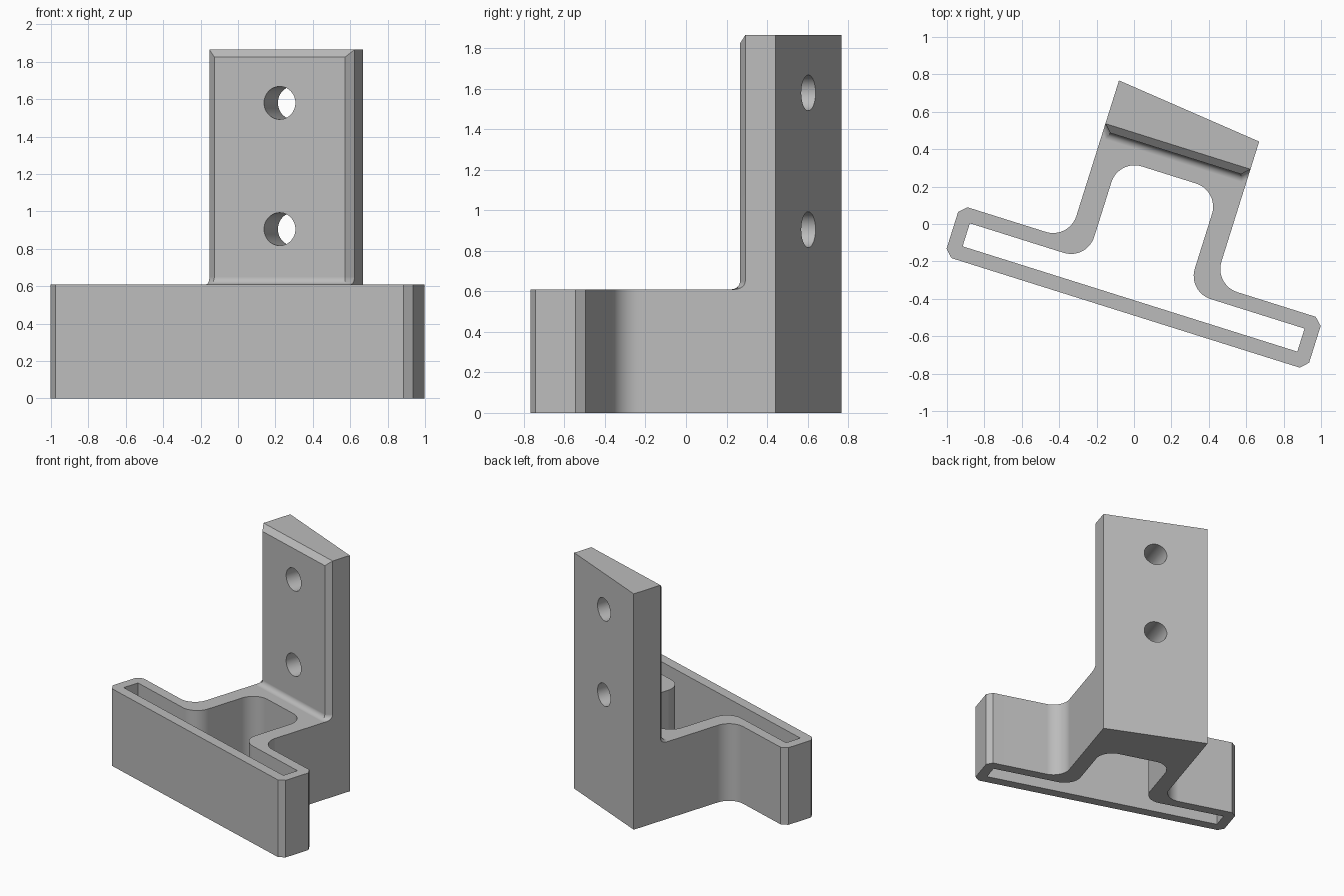
import bpy, bmesh, math
from mathutils import Vector, Matrix

cube = bpy.data.objects.get("Cube")
if cube:
    bpy.data.objects.remove(cube, do_unlink=True)

BASE_H, TOP = 0.61, 1.865          # base height, overall height
R, EDGE = 0.13, 0.04               # wall fillet, small chamfer
HALF = 0.4065                      # half width of the plate
FRONT = 0.43                       # front of the plate
BACK_R, BACK_L = 0.625, 0.712      # slanted back
TURN = math.radians(-17.46)

grey = bpy.data.materials.new("plain_grey")
grey.use_nodes = True
grey.diffuse_color = (0.5, 0.5, 0.5, 1)
grey.node_tree.nodes["Principled BSDF"].inputs["Base Color"].default_value = (0.5, 0.5, 0.5, 1)


def loft(name, rings):
    """Solid through a stack of (height, outline) rings."""
    bm = bmesh.new()
    rows = [[bm.verts.new((x, y, z)) for x, y in pts] for z, pts in rings]
    n = len(rows[0])
    for low, high in zip(rows, rows[1:]):
        for i in range(n):
            j = (i + 1) % n
            bm.faces.new((low[i], low[j], high[j], high[i]))
    bm.faces.new(rows[0][::-1])
    bm.faces.new(rows[-1])
    bmesh.ops.remove_doubles(bm, verts=bm.verts, dist=1e-5)
    bmesh.ops.recalc_face_normals(bm, faces=bm.faces)
    mesh = bpy.data.meshes.new(name)
    bm.to_mesh(mesh)
    bm.free()
    mesh.materials.append(grey)
    obj = bpy.data.objects.new(name, mesh)
    bpy.context.collection.objects.link(obj)
    return obj


def rounded(corners, steps=12):
    """Outline with right-angled corners (x, y, radius) filleted."""
    out = []
    for i, (x, y, r) in enumerate(corners):
        p = Vector((x, y))
        if not r:
            out.append(p)
            continue
        a = (Vector(corners[i - 1][:2]) - p).normalized()
        b = (Vector(corners[(i + 1) % len(corners)][:2]) - p).normalized()
        c = p + r * (a + b)
        for k in range(steps + 1):
            t = math.pi / 2 * k / steps
            out.append(c - r * (b * math.cos(t) + a * math.sin(t)))
    return out


def mirrored(half):
    return half + [(-x, y, r) for x, y, r in reversed(half)]


def combine(target, tool, operation):
    mod = target.modifiers.new(operation.lower(), 'BOOLEAN')
    mod.operation, mod.object, mod.solver = operation, tool, 'EXACT'
    bpy.context.view_layer.objects.active = target
    bpy.ops.object.modifier_apply(modifier=mod.name)
    bpy.data.objects.remove(tool, do_unlink=True)


# Base: long chamfered bar with a leg running to the slanted back
outer = mirrored([(0.976, -0.463, 0), (1.016, -0.423, 0), (1.016, -0.217, 0),
                  (0.976, -0.178, 0), (HALF, -0.178, R), (HALF, BACK_R, 0)])
outer = [(x, BACK_L if x < 0 and y == BACK_R else y, r) for x, y, r in outer]
outline = rounded(outer)
bracket = loft("wall_bracket", [(0, outline), (BASE_H, outline)])

# Opening through the base, following the outer walls
inner = rounded(mirrored([(0.938, -0.385, 0), (0.938, -0.256, 0),
                          (0.282, -0.256, R), (0.282, 0.31, R)]))
combine(bracket, loft("opening_cutter", [(-0.1, inner), (BASE_H + 0.1, inner)]), 'DIFFERENCE')


# Upright plate: chamfered front, filleted foot
def plate_outline(grow=0.0):
    side = FRONT + EDGE - grow * math.sqrt(2)
    w = HALF - EDGE + grow * math.tan(math.pi / 8)
    return [(HALF, BACK_R), (-HALF, BACK_L), (-HALF, side),
            (-w, FRONT - grow), (w, FRONT - grow), (HALF, side)]


rings = []
for k in range(9):
    t = math.pi / 2 * k / 8
    rings.append((BASE_H + EDGE * (1 - math.cos(t)), plate_outline(EDGE * (1 - math.sin(t)))))
rings.append((TOP - EDGE, plate_outline()))
lip = FRONT + EDGE
rings.append((TOP, [(HALF, BACK_R), (-HALF, BACK_L), (-HALF, lip),
                    (-HALF, lip), (HALF, lip), (HALF, lip)]))
combine(bracket, loft("upright_plate", rings), 'UNION')

# Two screw holes through the plate
for z in (0.905, 1.58):
    bpy.ops.mesh.primitive_cylinder_add(vertices=48, radius=0.088, depth=0.6,
                                        location=(0, 0.6, z), rotation=(math.pi / 2, 0, 0))
    hole = bpy.context.object
    hole.name = "hole_cutter"
    hole.data.materials.append(grey)
    combine(bracket, hole, 'DIFFERENCE')

# Smooth fillets, crisp edges, final placement
bpy.ops.object.select_all(action='DESELECT')
bracket.select_set(True)
bpy.context.view_layer.objects.active = bracket
bpy.ops.object.shade_smooth_by_angle(angle=math.radians(25))
weighted = bracket.modifiers.new("weighted_normals", 'WEIGHTED_NORMAL')
weighted.keep_sharp = True
bracket.rotation_euler.z = TURN
bracket.location = Matrix.Rotation(TURN, 3, 'Z') @ Vector((0.0985, 0, 0)) + Vector((0, -0.004, 0))
